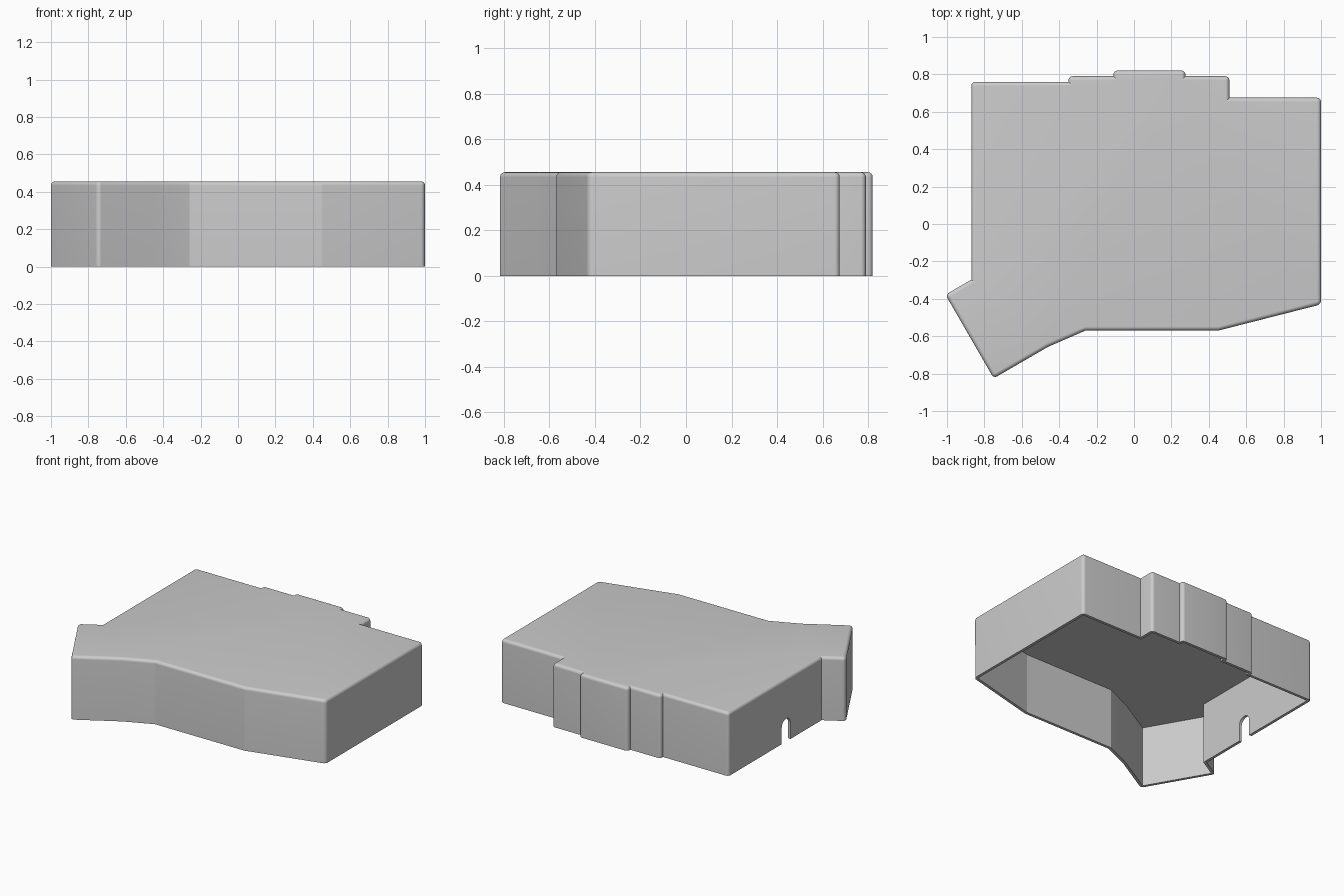
import bpy, bmesh, math
from mathutils import Vector

if "Cube" in bpy.data.objects:
    bpy.data.objects.remove(bpy.data.objects["Cube"])

HEIGHT, WALL, ROUND = 0.455, 0.02, 0.022

# Plan outline, counter-clockwise from the front right corner
OUTLINE = [Vector(p) for p in [
    (1, -0.43), (1, 0.675), (0.51, 0.675), (0.51, 0.79), (0.275, 0.79),
    (0.275, 0.82), (-0.11, 0.82), (-0.11, 0.79), (-0.35, 0.79), (-0.35, 0.76),
    (-0.87, 0.76), (-0.87, -0.298), (-1.008, -0.378), (-0.75, -0.825),
    (-0.46, -0.657), (-0.26, -0.57), (0.45, -0.57)]]

grey = bpy.data.materials.new("light grey")
grey.use_nodes = True
grey.diffuse_color = (0.6, 0.6, 0.6, 1)
grey.node_tree.nodes["Principled BSDF"].inputs["Base Color"].default_value = (0.6, 0.6, 0.6, 1)


def turn(pts, i):
    """Signed turning angle at a corner, positive when convex."""
    a = pts[i] - pts[i - 1]
    b = pts[(i + 1) % len(pts)] - pts[i]
    return math.atan2(a.x * b.y - a.y * b.x, a.dot(b))


def inset(pts, d):
    """Outline moved inward by d with mitred corners."""
    out = []
    for i, p in enumerate(pts):
        a = (p - pts[i - 1]).normalized()
        b = (pts[(i + 1) % len(pts)] - p).normalized()
        na, nb = Vector((-a.y, a.x)), Vector((-b.y, b.x))
        out.append(p + (na + nb) * d / (1 + na.dot(nb)))
    return out


def prism(name, points, direction, rounded=False):
    """Extrude a flat loop of 3D points, optionally rounding its far rim."""
    bm = bmesh.new()
    base = [bm.verts.new(p) for p in points]
    far = [bm.verts.new(Vector(p) + direction) for p in points]
    n = len(base)
    bm.faces.new(base)
    bm.faces.new(far)
    for i in range(n):
        j = (i + 1) % n
        bm.faces.new((base[i], base[j], far[j], far[i]))
    bmesh.ops.recalc_face_normals(bm, faces=bm.faces)
    if rounded:
        edges = [bm.edges.get((far[i], far[(i + 1) % n])) for i in range(n)]
        edges += [bm.edges.get((base[i], far[i])) for i in range(n)
                  if turn(OUTLINE, i) > math.radians(45)]
        bmesh.ops.bevel(bm, geom=edges, offset=ROUND, segments=8, profile=0.5,
                        affect='EDGES', clamp_overlap=False)
    mesh = bpy.data.meshes.new(name)
    bm.to_mesh(mesh)
    bm.free()
    mesh.materials.append(grey)
    obj = bpy.data.objects.new(name, mesh)
    bpy.context.collection.objects.link(obj)
    return obj


# Outer body with rounded top rim and upright corners
cover = prism("cover_shell", [(p.x, p.y, 0) for p in OUTLINE],
              Vector((0, 0, HEIGHT)), rounded=True)

# Hollow inside, open at the bottom
cavity = prism("cavity_cutter", [(p.x, p.y, -0.1) for p in inset(OUTLINE, WALL)],
               Vector((0, 0, HEIGHT - WALL + 0.1)))

# Arched cable slot in the right wall
radius, slot_y, spring = 0.05, 0.105, 0.115
arch = [(-0.95, slot_y + radius, -0.1)]
for k in range(21):
    t = math.pi * k / 20
    arch.append((-0.95, slot_y + radius * math.cos(t), spring + radius * math.sin(t)))
arch.append((-0.95, slot_y - radius, -0.1))
slot = prism("slot_cutter", arch, Vector((0.15, 0, 0)))

bpy.ops.object.select_all(action='DESELECT')
bpy.context.view_layer.objects.active = cover
cover.select_set(True)
for cutter in (cavity, slot):
    mod = cover.modifiers.new(cutter.name, 'BOOLEAN')
    mod.operation = 'DIFFERENCE'
    mod.solver = 'EXACT'
    mod.object = cutter
    bpy.ops.object.modifier_apply(modifier=mod.name)
    bpy.data.objects.remove(cutter)

bpy.ops.object.shade_smooth_by_angle(angle=math.radians(13))
